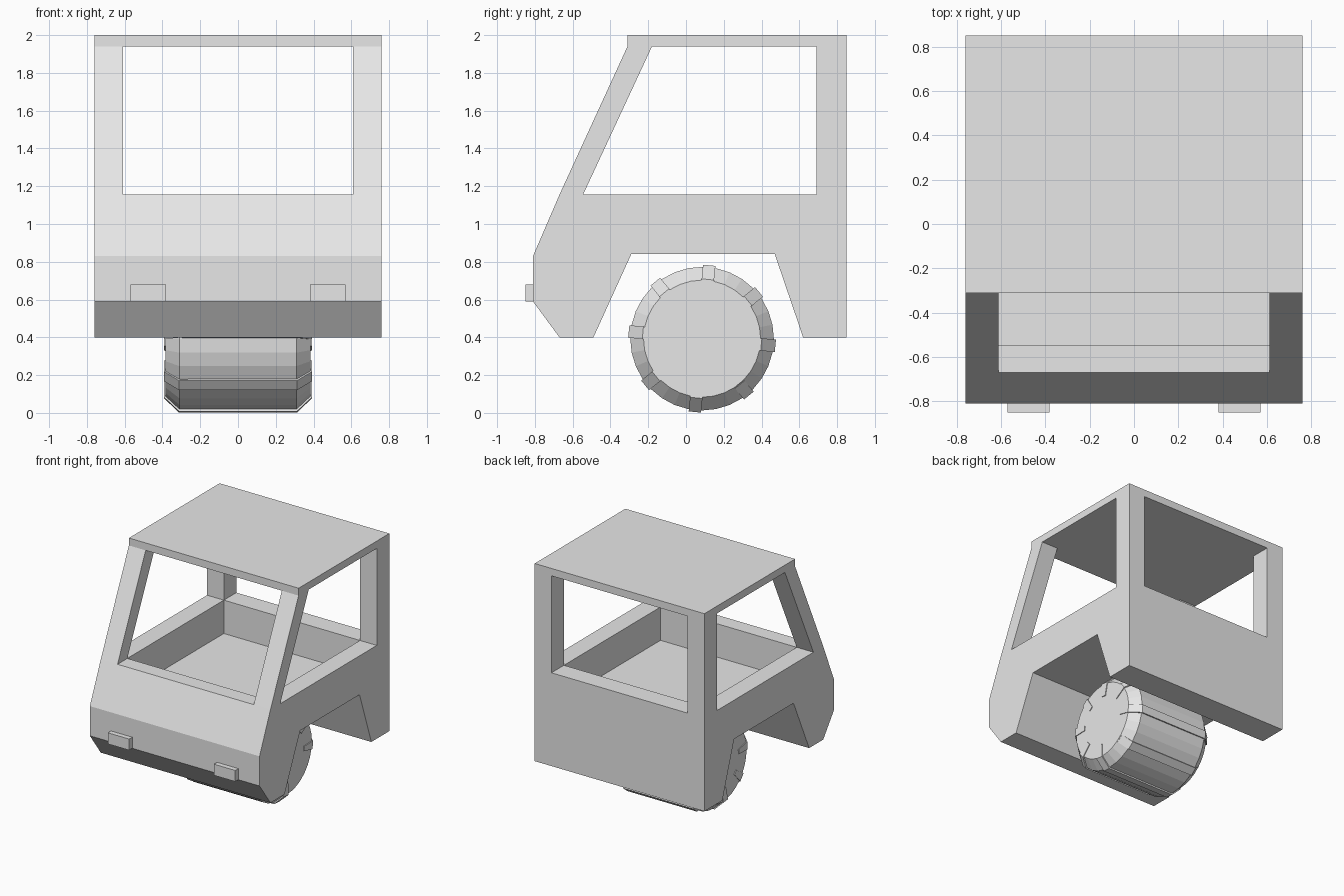
import bpy
import bmesh
import math

cube = bpy.data.objects.get("Cube")
if cube:
    bpy.data.objects.remove(cube, do_unlink=True)

grey = bpy.data.materials.new("plain_grey")
grey.diffuse_color = (0.8, 0.8, 0.8, 1)
grey.use_nodes = True
grey.node_tree.nodes["Principled BSDF"].inputs["Base Color"].default_value = (0.8, 0.8, 0.8, 1)


def finish(name, bm):
    bmesh.ops.recalc_face_normals(bm, faces=bm.faces[:])
    mesh = bpy.data.meshes.new(name)
    bm.to_mesh(mesh)
    bm.free()
    mesh.materials.append(grey)
    obj = bpy.data.objects.new(name, mesh)
    bpy.context.collection.objects.link(obj)
    return obj


def loft(name, rings):
    """Closed solid through a list of equal-length vertex rings."""
    bm = bmesh.new()
    loops = [[bm.verts.new(p) for p in ring] for ring in rings]
    n = len(loops[0])
    for a, b in zip(loops, loops[1:]):
        for i in range(n):
            j = (i + 1) % n
            bm.faces.new((a[i], a[j], b[j], b[i]))
    bm.faces.new(loops[0])
    bm.faces.new(loops[-1])
    return finish(name, bm)


def prism(name, profile, x0, x1):
    """Side profile (y, z) extruded across x."""
    return loft(name, [[(x, y, z) for y, z in profile] for x in (x0, x1)])


def rect(y0, y1, z0, z1):
    return [(y0, z0), (y1, z0), (y1, z1), (y0, z1)]


def cut(target, cutter):
    cutter.hide_render = True
    mod = target.modifiers.new("cut", "BOOLEAN")
    mod.operation = "DIFFERENCE"
    mod.solver = "EXACT"
    mod.object = cutter
    bpy.context.view_layer.objects.active = target
    bpy.ops.object.modifier_apply(modifier=mod.name)
    bpy.data.objects.remove(cutter, do_unlink=True)


# Cab shell with the wheel arch in its side profile
HALF, INNER = 0.76, 0.61
SILL, HEAD = 1.155, 1.94
cab = prism("cab_shell", [
    (-0.31, 2.0), (0.85, 2.0), (0.85, 0.40), (0.62, 0.40), (0.47, 0.84),
    (-0.29, 0.84), (-0.49, 0.40), (-0.67, 0.40), (-0.81, 0.59),
    (-0.81, 0.83), (-0.67, SILL), (-0.31, HEAD)], -HALF, HALF)

# Side windows, windscreen with rear window, and sunken floor
cut(cab, prism("side_window_cutter",
               [(-0.545, SILL), (0.69, SILL), (0.69, HEAD), (-0.18, HEAD)], -1, 1))
cut(cab, prism("end_window_cutter", rect(-1, 1, SILL, HEAD), -INNER, INNER))
cut(cab, prism("floor_cutter", rect(-0.545, 0.69, 0.885, 1.4), -INNER, INNER))

# Headlights
for side, s in (("left", 1), ("right", -1)):
    prism("headlight_" + side, rect(-0.85, -0.80, 0.59, 0.68), s * 0.38, s * 0.57)

# Wide roller wheel with chamfered rims
CY, CZ = 0.085, 0.393
SIDES = 32
angles = [2 * math.pi * i / SIDES for i in range(SIDES)]
loft("roller_wheel", [
    [(x, CY + r * math.cos(a), CZ + r * math.sin(a)) for a in angles]
    for x, r in ((-0.385, 0.31), (-0.31, 0.38), (0.31, 0.38), (0.385, 0.31))])

# Tread bars wrapping over the wheel and down both faces
for k in range(8):
    a = math.radians(84.4 + 45 * k)
    end = 0.38 if k == 5 else 0.391    # one bar sits flush with the faces
    half = [(end, 0.205), (end, 0.315), (0.312, 0.39)]
    outline = half + [(-x, r) for x, r in reversed(half)]
    rings = []
    for s in (-1, 1):
        ring = []
        for x, r in outline:
            w = s * (0.019 if r < 0.3 else 0.033)
            ring.append((x, CY + r * math.cos(a) - w * math.sin(a),
                         CZ + r * math.sin(a) + w * math.cos(a)))
        rings.append(ring)
    loft("tread_bar_%d" % (k + 1), rings)
